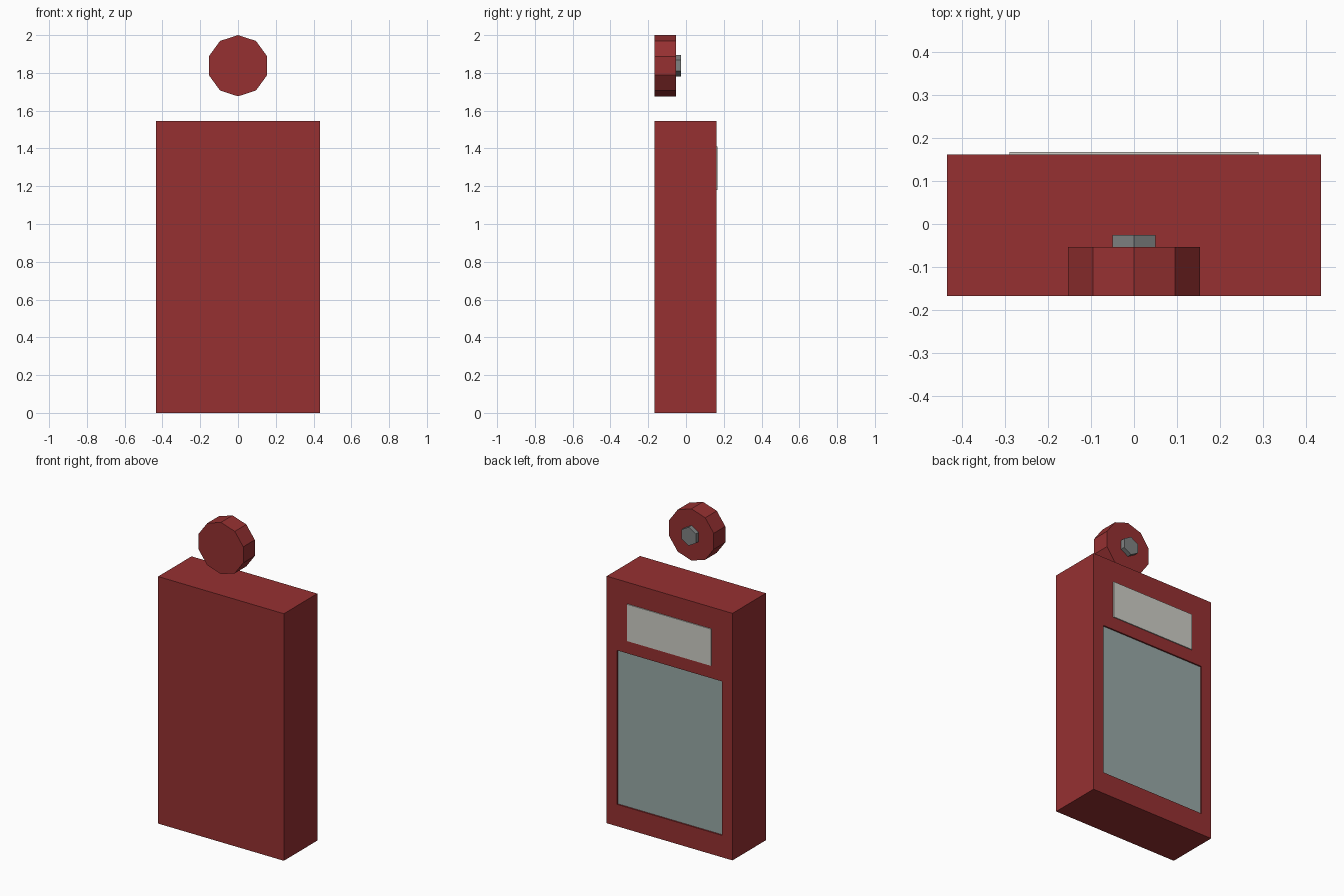
import bpy, bmesh, math
from mathutils import Matrix

if "Cube" in bpy.data.objects:
    bpy.data.objects.remove(bpy.data.objects["Cube"])


def material(name, rgb):
    m = bpy.data.materials.new(name)
    m.diffuse_color = (*rgb, 1)
    m.use_nodes = True
    m.node_tree.nodes["Principled BSDF"].inputs["Base Color"].default_value = m.diffuse_color
    return m


RED = material("dark_red", (0.305, 0.030, 0.031))
GLASS = material("grey_green_glass", (0.32, 0.40, 0.39))
PALE = material("pale_grey", (0.62, 0.62, 0.57))
STEEL = material("steel_grey", (0.215, 0.225, 0.225))


def finish(name, bm, *mats):
    bmesh.ops.recalc_face_normals(bm, faces=bm.faces)
    mesh = bpy.data.meshes.new(name)
    bm.to_mesh(mesh)
    bm.free()
    for m in mats:
        mesh.materials.append(m)
    ob = bpy.data.objects.new(name, mesh)
    bpy.context.collection.objects.link(ob)
    return ob


def box_bm(x0, x1, y0, y1, z0, z1):
    bm = bmesh.new()
    mat = (Matrix.Translation(((x0 + x1) / 2, (y0 + y1) / 2, (z0 + z1) / 2))
           @ Matrix.Diagonal((x1 - x0, y1 - y0, z1 - z0, 1)))
    bmesh.ops.create_cube(bm, size=1, matrix=mat)
    return bm


def disc(name, sides, radius, y0, y1, z, mat):
    """Prism along y with one corner pointing straight up."""
    bm = bmesh.new()
    ring = []
    for i in range(sides):
        a = 2 * math.pi * i / sides
        ring.append(bm.verts.new((radius * math.sin(a), y0, z + radius * math.cos(a))))
    face = bm.faces.new(ring)
    ext = bmesh.ops.extrude_face_region(bm, geom=[face], use_keep_orig=True)
    verts = [v for v in ext["geom"] if isinstance(v, bmesh.types.BMVert)]
    bmesh.ops.translate(bm, verts=verts, vec=(0, y1 - y0, 0))
    return finish(name, bm, mat)


# Cabinet with a shallow recessed glass pane in its back face
BACK = 0.162
bm = box_bm(-0.435, 0.435, -0.168, BACK, 0, 1.545)
pane = max(bm.faces, key=lambda f: f.calc_center_median().y)
bmesh.ops.inset_individual(bm, faces=[pane], thickness=0.07)
for v in pane.verts:
    v.co.x = math.copysign(0.363, v.co.x)
    v.co.z = 1.10 if v.co.z > 0.7 else 0.137
bmesh.ops.inset_individual(bm, faces=[pane], thickness=0.0, depth=0.0)
for v in pane.verts:
    v.co.y = BACK - 0.009
pane.material_index = 1
finish("cabinet", bm, RED, GLASS)

# Raised pale plate above the pane
finish("sign_plate", box_bm(-0.29, 0.29, BACK - 0.001, 0.168, 1.18, 1.41), PALE)

# Floating ten-sided knob with a six-sided stud
disc("round_knob", 10, 0.162, -0.168, -0.054, 1.838, RED)
disc("knob_stud", 6, 0.058, -0.055, -0.026, 1.838, STEEL)
